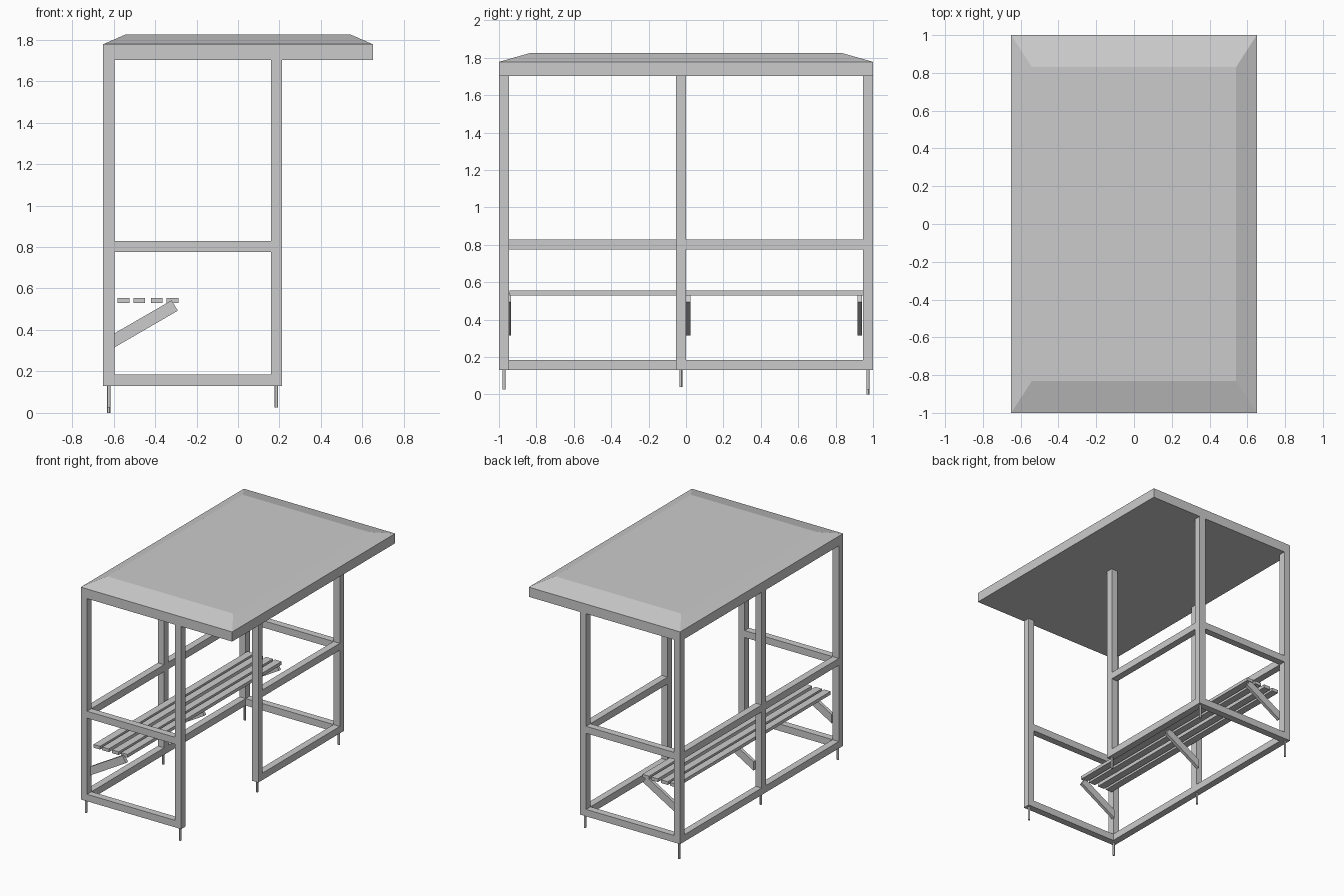
import bpy, bmesh

if "Cube" in bpy.data.objects:
    bpy.data.objects.remove(bpy.data.objects["Cube"])


def mesh_object(name, verts, faces):
    me = bpy.data.meshes.new(name)
    me.from_pydata(verts, [], faces)
    bm = bmesh.new()
    bm.from_mesh(me)
    bmesh.ops.recalc_face_normals(bm, faces=bm.faces)
    bm.to_mesh(me)
    bm.free()
    ob = bpy.data.objects.new(name, me)
    bpy.context.collection.objects.link(ob)
    return ob


def prism(name, profile, y0, y1):
    """Extrude an x/z profile along y."""
    n = len(profile)
    verts = [(x, y, z) for y in (y0, y1) for x, z in profile]
    faces = [tuple(range(n)), tuple(range(n, 2 * n))]
    faces += [(i, (i + 1) % n, n + (i + 1) % n, n + i) for i in range(n)]
    return mesh_object(name, verts, faces)


def box(name, x, y, z):
    return prism(name, [(x[0], z[0]), (x[1], z[0]), (x[1], z[1]), (x[0], z[1])], *y)


# Shared post and rail positions
BACK, FRONT = (-0.65, -0.596), (0.158, 0.212)
ENDS = {"left": (-1, -0.946), "middle": (-0.054, 0), "right": (0.946, 1)}
HEIGHTS = {"lower": (0.13, 0.184), "middle": (0.775, 0.829)}

# Roof slab with shallow hipped top
rings = [(0.65, 1, 1.703), (0.65, 1, 1.778), (0.54, 0.83, 1.826)]
verts = [(sx * a, sy * b, z) for a, b, z in rings
         for sx, sy in ((-1, -1), (1, -1), (1, 1), (-1, 1))]
faces = [(0, 1, 2, 3), (8, 9, 10, 11)]
faces += [(k + i, k + (i + 1) % 4, k + 4 + (i + 1) % 4, k + 4 + i)
          for k in (0, 4) for i in range(4)]
mesh_object("roof", verts, faces)

# Posts with ground pins of uneven length
pin_bottom = {"left": 0.025, "middle": 0.04, "right": 0.0}
for row, xs in (("back", BACK), ("front", FRONT)):
    for side, ys in ENDS.items():
        box(f"{row}_{side}_post", xs, ys, (0.13, 1.703))
        low = 0.025 if (row, side) == ("front", "right") else pin_bottom[side]
        bpy.ops.mesh.primitive_cylinder_add(
            vertices=12, radius=0.008, depth=0.14 - low,
            location=(sum(xs) / 2, sum(ys) / 2, (low + 0.14) / 2))
        bpy.context.object.name = f"{row}_{side}_ground_pin"
        bpy.ops.object.shade_smooth_by_angle()

# Rails: both ends, whole back, and half of the front (other half is the entrance)
for level, zs in HEIGHTS.items():
    for side in ("left", "right"):
        box(f"{side}_{level}_rail", (BACK[1], FRONT[0]), ENDS[side], zs)
    box(f"back_left_{level}_rail", BACK, (-0.946, -0.054), zs)
    box(f"back_right_{level}_rail", BACK, (0, 0.946), zs)
    box(f"front_right_{level}_rail", FRONT, (0, 0.946), zs)

# Bench slats
for i, x in enumerate((-0.58, -0.505, -0.42, -0.344)):
    box(f"bench_slat_{i + 1}", (x, x + 0.057), (-0.945, 0.945), (0.53, 0.555))

# Diagonal bench brackets
for i, y in enumerate((-0.96, 0, 0.917)):
    prism(f"bench_bracket_{i + 1}",
          [(-0.597, 0.315), (-0.29, 0.493), (-0.32, 0.543), (-0.597, 0.383)], y, y + 0.025)
